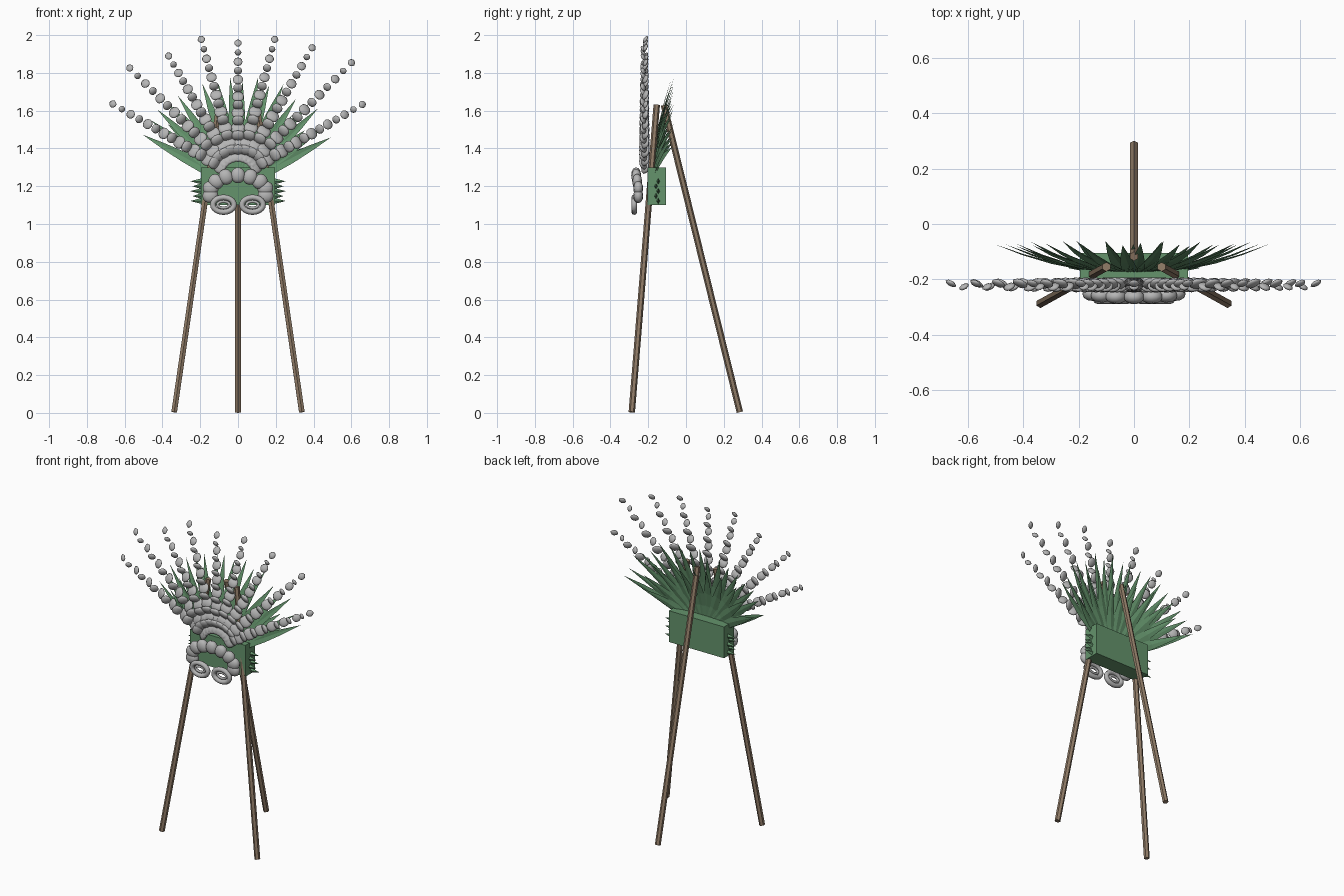
import bpy, bmesh, math, random
from mathutils import Vector, Matrix

if "Cube" in bpy.data.objects:
    bpy.data.objects.remove(bpy.data.objects["Cube"])

random.seed(4)


def material(name, rgb):
    m = bpy.data.materials.new(name)
    m.diffuse_color = (*rgb, 1)
    m.use_nodes = True
    m.node_tree.nodes["Principled BSDF"].inputs["Base Color"].default_value = m.diffuse_color
    return m


GREEN = material("leaf green", (0.128, 0.295, 0.15))
GREY = material("bead grey", (0.46, 0.46, 0.46))
WOOD = material("brown wood", (0.28, 0.2, 0.135))


def finish(name, bm, mat, smooth=False):
    me = bpy.data.meshes.new(name)
    bm.to_mesh(me)
    bm.free()
    me.materials.append(mat)
    if smooth:
        for p in me.polygons:
            p.use_smooth = True
    ob = bpy.data.objects.new(name, me)
    bpy.context.collection.objects.link(ob)
    return ob


def frame(loc, angle):
    """x axis points along angle in the upright plane, y stays depth."""
    return Matrix.Translation(loc) @ Matrix.Rotation(-angle, 4, 'Y')


def bead(bm, loc, angle, size, tilt=0.0, square=1.0, seg=8, rings=6):
    """Flattened sphere; square below 1 makes it boxier, above 1 pointed."""
    verts = bmesh.ops.create_uvsphere(bm, u_segments=seg, v_segments=rings, radius=1)["verts"]
    mat = frame(loc, angle) @ Matrix.Rotation(tilt, 4, 'Z') @ Matrix.Diagonal((*size, 1))
    for v in verts:
        v.co = mat @ Vector([math.copysign(abs(c) ** square, c) if abs(c) > 1e-4 else 0
                             for c in v.co])


# Tripod legs
def leg(name, foot, top):
    a, b = Vector(foot), Vector(top)
    d = b - a
    bm = bmesh.new()
    m = Matrix.Translation((a + b) / 2) @ d.to_track_quat('Z', 'Y').to_matrix().to_4x4()
    bmesh.ops.create_cone(bm, cap_ends=True, segments=6, radius1=0.017, radius2=0.017,
                          depth=d.length, matrix=m)
    finish(name, bm, WOOD)


for s, side in ((-1, "left"), (1, "right")):
    leg("front_leg_" + side, (s * 0.338, -0.287, 0.004), (s * 0.10, -0.155, 1.63))
leg("back_leg", (0, 0.285, 0.004), (0, -0.117, 1.63))

# Box body
bm = bmesh.new()
bmesh.ops.create_cube(bm, size=1, matrix=Matrix.Translation((0, -0.155, 1.20))
                      @ Matrix.Diagonal((0.39, 0.10, 0.20, 1)))
finish("box", bm, GREEN)


# Pointed leaves bending backwards
def blade(bm, angle, r0, r1, width, bend):
    d = Vector((math.cos(angle), 0, math.sin(angle)))
    across = Vector((-d.z, 0, d.x))
    base = Vector((0, -0.175, 1.20))
    rows = []
    for t, w in ((0, 0.55), (0.25, 1), (0.5, 0.88), (0.75, 0.52), (1, 0)):
        c = base + d * (r0 + (r1 - r0) * t) + Vector((0, bend * t ** 1.7, 0))
        if w == 0:
            rows.append([bm.verts.new(c)])
        else:
            half = across * (w * width / 2)
            keel = Vector((0, 0.005 * w, 0))
            rows.append([bm.verts.new(p) for p in (c - half, c + keel, c + half)])
    for a, b in zip(rows, rows[1:]):
        for i in (0, 1):
            bm.faces.new([a[i], a[i + 1], b[i + 1], b[i]] if len(b) == 3
                         else [a[i], a[i + 1], b[0]])


bm = bmesh.new()
for count, low, high, width in ((18, 0.55, 0.60, 0.06), (11, 0.40, 0.50, 0.062)):
    for i in range(count):
        a = math.radians(28.5 + 123 * i / (count - 1) + random.uniform(-1.5, 1.5))
        blade(bm, a, 0.08, random.uniform(low, high), width, random.uniform(0.095, 0.115))
finish("leaf_fan", bm, GREEN)

# Small flat spikes on the box ends
bm = bmesh.new()
for s in (-1, 1):
    for i in range(5):
        z = 1.122 + 0.026 * i
        y = -0.153 + 0.006 * (-1) ** i
        reach = 0.068 - 0.012 * (i % 2)
        m = Matrix.Translation((s * (0.185 + reach / 2), y, z)) \
            @ Matrix.Rotation(s * math.pi / 2, 4, 'Y') @ Matrix.Diagonal((1, 0.6, 1, 1))
        bmesh.ops.create_cone(bm, cap_ends=True, segments=4, radius1=0.018, radius2=0,
                              depth=reach, matrix=m)
finish("side_spikes", bm, GREEN)

# Fan of nine bead strings (right to left), beads tilted alternately like a braid
lengths = (0.76, 0.85, 0.785, 0.75, 0.705, 0.75, 0.735, 0.81, 0.765)
bm = bmesh.new()
for k, length in enumerate(lengths):
    a = math.radians(30 + 15 * k)
    n = 15
    for i in range(n):
        t = i / (n - 1)
        r = 0.105 + (length - 0.105) * (0.82 * t + 0.18 * t * t)
        h = 0.040 - 0.020 * t ** 1.4 - 0.004 * (i % 2)
        sign = (-1) ** i
        loc = (r * math.cos(a), -0.221 + 0.006 * sign, 1.253 + r * math.sin(a))
        bead(bm, loc, a, (h * (0.85 + 0.3 * t), 0.013 - 0.003 * t, h), sign * 0.55,
             0.75 + 0.4 * t * t)
finish("bead_strings", bm, GREY, True)

# Arch of large beads on the box front
bm = bmesh.new()
for i in range(9):
    a = math.radians(-12 + 204 * i / 8)
    x, z = 0.149 * math.cos(a), 1.168 + 0.09 * math.sin(a)
    y = -0.264 + 0.012 * (abs(x) / 0.149) ** 3
    bead(bm, (x, y, z), a, (0.042, 0.026, 0.037), 0, 0.92, 12, 8)
finish("bead_arch", bm, GREY, True)


# Pair of oval rings below the arch
def ring(bm, x, z, rx, rz, tube, y):
    nu, nv = 20, 8
    loops = []
    for i in range(nu):
        u = 2 * math.pi * i / nu
        loop = []
        for j in range(nv):
            v = 2 * math.pi * j / nv
            c = tube * math.cos(v)
            loop.append(bm.verts.new((x + (rx + c) * math.cos(u), y + tube * math.sin(v),
                                      z + (rz + c) * math.sin(u))))
        loops.append(loop)
    for i in range(nu):
        p, q = loops[i], loops[(i + 1) % nu]
        for j in range(nv):
            k = (j + 1) % nv
            bm.faces.new((p[j], p[k], q[k], q[j]))


bm = bmesh.new()
for s in (-1, 1):
    ring(bm, s * 0.077, 1.102, 0.056, 0.039, 0.015, -0.274)
    ring(bm, s * 0.077, 1.102, 0.031, 0.017, 0.008, -0.272)
bmesh.ops.recalc_face_normals(bm, faces=bm.faces)
finish("eye_rings", bm, GREY, True)
